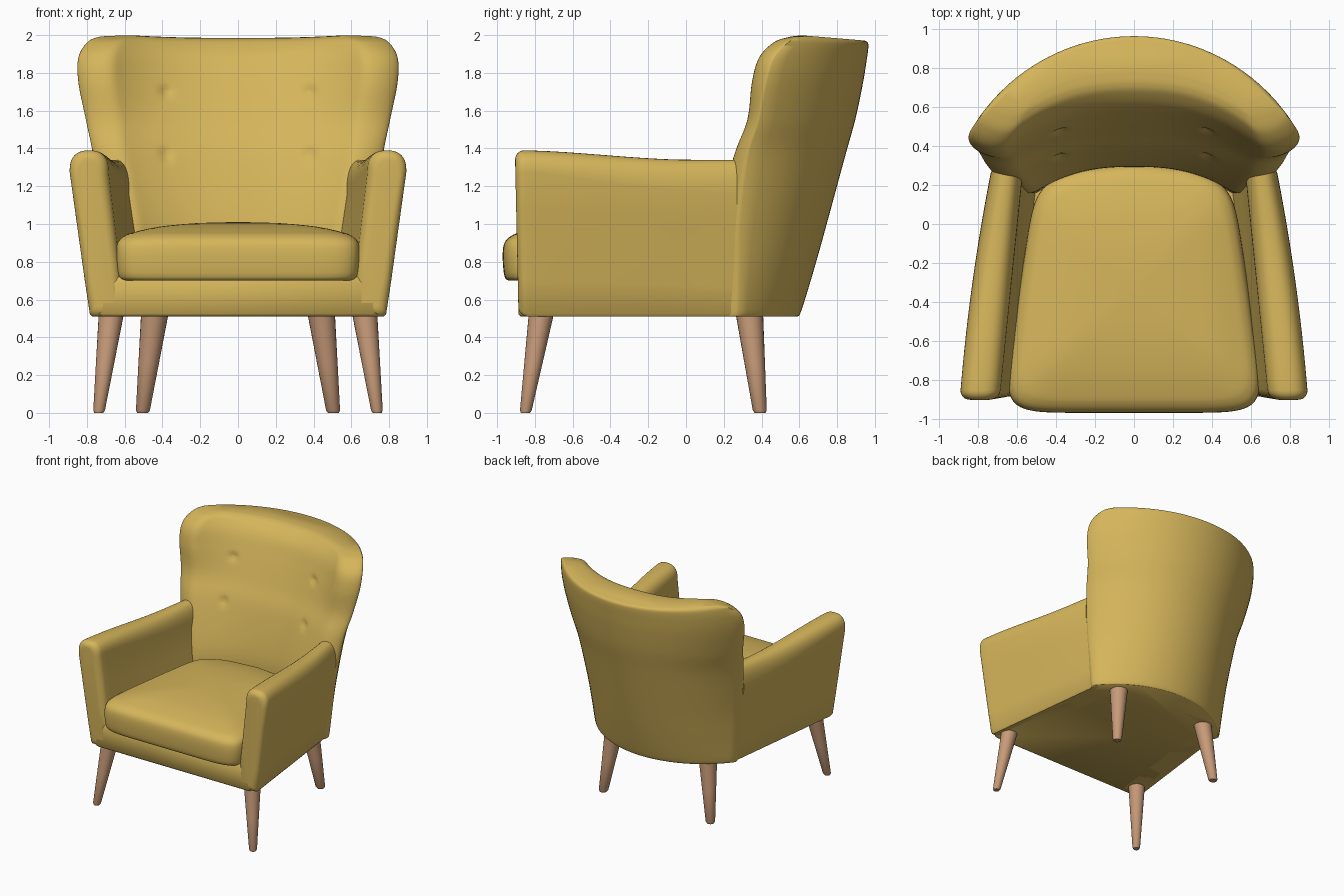
import bpy, bmesh, math
from mathutils import Vector

if "Cube" in bpy.data.objects:
    bpy.data.objects.remove(bpy.data.objects["Cube"])


def material(name, rgb):
    m = bpy.data.materials.new(name)
    m.use_nodes = True
    m.diffuse_color = (*rgb, 1)
    m.node_tree.nodes["Principled BSDF"].inputs["Base Color"].default_value = (*rgb, 1)
    return m


FABRIC = material("mustard fabric", (0.67, 0.465, 0.105))
WOOD = material("light wood", (0.57, 0.325, 0.19))


def loft(name, rings, mat, mirror=False, angle=50):
    """Skin a list of closed rings and cap both ends."""
    bm = bmesh.new()
    rows = [[bm.verts.new(p) for p in ring] for ring in rings]
    n = len(rows[0])
    for a, b in zip(rows, rows[1:]):
        for i in range(n):
            j = (i + 1) % n
            bm.faces.new((a[i], a[j], b[j], b[i]))
    bm.faces.new(rows[0])
    bm.faces.new(rows[-1])
    bmesh.ops.recalc_face_normals(bm, faces=bm.faces)
    mesh = bpy.data.meshes.new(name)
    bm.to_mesh(mesh)
    bm.free()
    mesh.materials.append(mat)
    obj = bpy.data.objects.new(name, mesh)
    bpy.context.collection.objects.link(obj)
    if mirror:
        obj.modifiers.new("mirror", "MIRROR")
    bpy.ops.object.select_all(action="DESELECT")
    obj.select_set(True)
    bpy.context.view_layer.objects.active = obj
    bpy.ops.object.shade_smooth_by_angle(angle=math.radians(angle))
    return obj


def spline(rows, steps):
    """Catmull-Rom interpolation through rows of parameters."""
    out = []
    for i in range(len(rows) - 1):
        p0, p1 = rows[max(i - 1, 0)], rows[i]
        p2, p3 = rows[i + 1], rows[min(i + 2, len(rows) - 1)]
        for s in range(steps):
            t = s / steps
            out.append([b + 0.5 * t * (c - a + t * (2*a - 5*b + 4*c - d + t * (3*(b - c) + d - a)))
                        for a, b, c, d in zip(p0, p1, p2, p3)])
    return out + [list(rows[-1])]


# Backrest: crescent sections stacked upwards
# height, half width, side y, rear y, inner tip x, inner tip y, inner centre y
LEVELS = [
    (0.51, 0.65, 0.27, 0.588, 0.48, 0.16, 0.30),
    (0.54, 0.665, 0.28, 0.61, 0.48, 0.16, 0.30),
    (0.75, 0.69, 0.285, 0.675, 0.49, 0.17, 0.30),
    (1.00, 0.72, 0.29, 0.745, 0.51, 0.18, 0.30),
    (1.35, 0.765, 0.33, 0.84, 0.58, 0.26, 0.38),
    (1.55, 0.805, 0.39, 0.895, 0.61, 0.335, 0.46),
    (1.75, 0.845, 0.43, 0.935, 0.64, 0.365, 0.54),
    (1.88, 0.845, 0.47, 0.955, 0.64, 0.405, 0.60),
    (1.96, 0.80, 0.54, 0.965, 0.61, 0.48, 0.67),
    (1.99, 0.74, 0.60, 0.962, 0.57, 0.56, 0.72),
    (2.00, 0.66, 0.67, 0.945, 0.52, 0.64, 0.78),
]


def back_ring(z, w, ye, yo, xf, yf, yi):
    half = []
    depth = yo - ye
    radius = (w * w + depth * depth) / (2 * depth)
    for i in range(20):
        x = w * i / 20
        half.append((x, yo - radius + math.sqrt(radius * radius - x * x)))
    reach = 0.35 * (w - xf)
    p = [Vector(c) for c in ((w, ye), (w + 0.01, ye - 0.6 * (ye - yf)),
                             (xf + reach, yf - reach * 2.5 * (yi - yf) / xf), (xf, yf))]
    for i in range(12):
        t = i / 12
        s = 1 - t
        half.append(tuple(p[0]*s**3 + p[1]*3*s*s*t + p[2]*3*s*t*t + p[3]*t**3))
    for i in range(31):
        u = 1 - i / 30
        x, y = xf * u, yi - (yi - yf) * u ** 2.5
        # button dimples
        for bz in (1.37, 1.7):
            y += 0.022 * math.exp(-((x - 0.38) ** 2 + (z - bz) ** 2) / 0.0007)
        half.append((x, y))
    full = half + [(-x, y) for x, y in half[-2:0:-1]]
    drop = 0.03 * max(0, (z - 1.5) / 0.5)
    return [(x, y, z - drop * max(0, y - 0.6) / 0.36) for x, y in full]


loft("backrest", [back_ring(*r) for r in spline(LEVELS, 10)], FABRIC)


# Armrests: rounded uprights swept from front to rear
def arm_ring(y, inset):
    t = (y + 0.9) / 1.17
    xo = 0.895 - 0.09 * t - 0.07 * t * t - inset
    xi = 0.69 - 0.12 * t + inset
    bo, bi = 0.79 - 0.14 * t - inset, 0.60 - 0.14 * t + inset
    k = min(max(t / 0.8, 0), 1)
    zt = 1.39 - 0.05 * k * k * (3 - 2 * k) - inset
    arch = 0.11 + 0.08 * t
    zb = 0.51 + inset
    mid, rad = (xo + xi) / 2, (xo - xi) / 2
    ring = [(bo - 0.012, zb), (bo, zb + 0.015)]
    ring += [(bo + (xo - bo) * s, zb + (zt - arch - zb) * s) for s in (0.25, 0.5, 0.75)]
    for i in range(21):
        a = math.pi * i / 20
        c, s = math.cos(a), math.sin(a)
        ring.append((mid + math.copysign(abs(c) ** 0.8, c) * rad,
                     zt - arch + arch * abs(s) ** 0.8))
    ring += [(xi + (bi - xi) * s, zt - arch + (zb - zt + arch) * s) for s in (0.3, 0.6, 1)]
    # the front face leans slightly forward
    return [(x, y + 0.022 * (1 - t) * (1.35 - z), z) for x, z in ring]


R = 0.05
front = [(-0.905 + R * (1 - math.cos(a)), R * (1 - math.sin(a)))
         for a in (math.pi / 2 * i / 6 for i in range(7))]
arm_stations = [(y, d) for y, d in front] + [(-0.8 + 1.07 * i / 14, 0) for i in range(15)]
loft("armrest", [arm_ring(y, d) for y, d in arm_stations], FABRIC, mirror=True)

# Seat base between the arms
outline = [(0.715, -0.888), (0.74, -0.87), (0.62, 0.25), (0.44, 0.42)]
outline += [(-x, y) for x, y in reversed(outline)]
loft("seat_base", [[(x * s, y * s, z) for x, y in outline]
                   for z, s in ((0.51, 0.985), (0.525, 1), (0.69, 1), (0.72, 0.985))], FABRIC)


# Seat cushion: rounded trapezoid rings with a crowned top
def cushion_ring(z, scale):
    ring = []
    for i in range(96):
        a = 2 * math.pi * i / 96
        c, s = math.cos(a), math.sin(a)
        u = math.copysign(abs(c) ** 0.25, c)
        v = math.copysign(abs(s) ** 0.25, s)
        y = 0.64 * v - (0.1 * u * u * v * v if v > 0 else 0)
        ring.append((u * (0.588 - 0.09 * v) * scale, -0.33 + y * scale, z))
    return ring


CUSHION = [(0.70, 0.95), (0.72, 0.985), (0.8, 1), (0.87, 0.998), (0.91, 0.978), (0.937, 0.93),
           (0.955, 0.86), (0.985, 0.65), (1.004, 0.35), (1.01, 0.05)]
loft("seat_cushion", [cushion_ring(*r) for r in spline(CUSHION, 3)], FABRIC)


# Tapered, splayed legs
def leg(name, top, foot, r_top, r_foot):
    top, foot = Vector(top), Vector(foot)
    rings = []
    for t, k in ((0, 1), (0.5, 1), (0.975, 1), (1, 0.8)):
        c = top.lerp(foot, t)
        r = (r_top + (r_foot - r_top) * t) * k
        rings.append([(c.x + r * math.cos(a), c.y + r * math.sin(a), c.z)
                      for a in (2 * math.pi * i / 24 for i in range(24))])
    loft(name, rings, WOOD, mirror=True, angle=40)


leg("front_leg", (0.67, -0.765, 0.53), (0.737, -0.85, 0), 0.067, 0.03)
leg("rear_leg", (0.44, 0.335, 0.53), (0.505, 0.392, 0), 0.073, 0.036)
